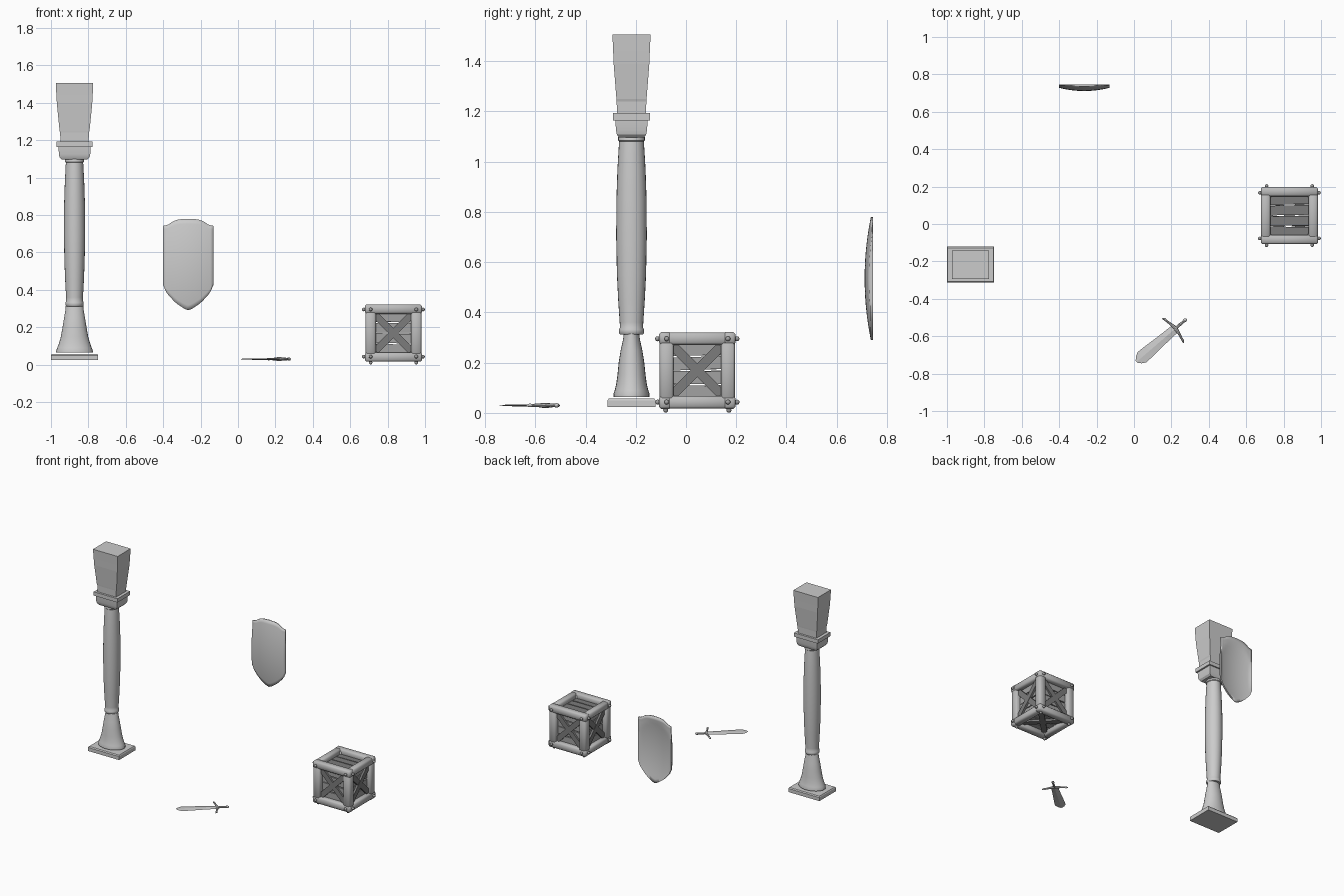
import bpy, bmesh, math, random
from mathutils import Matrix, Vector

if "Cube" in bpy.data.objects:
    bpy.data.objects.remove(bpy.data.objects["Cube"])

random.seed(4)


def grey(name, v):
    mat = bpy.data.materials.new(name)
    mat.diffuse_color = (v, v, v, 1)
    mat.use_nodes = True
    mat.node_tree.nodes["Principled BSDF"].inputs["Base Color"].default_value = mat.diffuse_color
    return mat


STONE, WOOD = grey("stone_grey", .58), grey("wood_grey", .5)
DARK, SHADE = grey("dark_wood", .2), grey("plank_wood", .36)


def finish(name, bm, angle=None, mat=STONE):
    bmesh.ops.recalc_face_normals(bm, faces=bm.faces)
    me = bpy.data.meshes.new(name)
    bm.to_mesh(me)
    bm.free()
    me.materials.append(mat)
    ob = bpy.data.objects.new(name, me)
    bpy.context.collection.objects.link(ob)
    if angle:
        bpy.ops.object.select_all(action='DESELECT')
        ob.select_set(True)
        bpy.context.view_layer.objects.active = ob
        bpy.ops.object.shade_smooth_by_angle(angle=math.radians(angle))
    return ob


def loft(name, rings, matrix=Matrix(), angle=None):
    bm = bmesh.new()
    rows = [[bm.verts.new(matrix @ Vector(p)) for p in r] for r in rings]
    n = len(rows[0])
    for a, b in zip(rows, rows[1:]):
        for i in range(n):
            bm.faces.new((a[i], a[(i + 1) % n], b[(i + 1) % n], b[i]))
    bm.faces.new(rows[0])
    bm.faces.new(rows[-1])
    return finish(name, bm, angle)


def upright(name, profile, n, angle=None):
    # profile rows are (z, half x, half y); four sides give a square section
    k, off = (math.sqrt(2), math.pi / 4) if n == 4 else (1, 0)
    rings = [[(k * hx * math.cos(off + math.tau * i / n),
               k * hy * math.sin(off + math.tau * i / n), z) for i in range(n)]
             for z, hx, hy in profile]
    return loft(name, rings, Matrix.Translation((-.874, -.217, 0)), angle)


def lerp(points, u):
    for (a, fa), (b, fb) in zip(points, points[1:]):
        if u <= b:
            return fa + (fb - fa) * (u - a) / (b - a)
    return points[-1][1]


# Column, base to top
upright("column_plinth", [(.024, .126, .096), (.05, .126, .096), (.057, .122, .09)], 4)
upright("column_bell", [(.064, .098, .072), (.075, .098, .072), (.09, .092, .067), (.115, .083, .061),
                        (.15, .073, .056), (.2, .064, .051), (.25, .056, .043), (.29, .049, .034),
                        (.325, .046, .029)], 24, 40)
upright("column_shaft", [(.312, .044, .046), (.318, .049, .05), (.332, .049, .05), (.34, .045, .046),
                         (.36, .045, .047), (.45, .05, .053), (.55, .054, .058), (.7, .057, .061),
                         (.85, .056, .06), (.97, .052, .056), (1.07, .047, .05), (1.08, .046, .049),
                         (1.084, .051, .053), (1.098, .051, .053), (1.104, .047, .05)], 24, 40)
upright("column_neck", [(1.096, .068, .05), (1.108, .08, .058), (1.125, .084, .062),
                        (1.168, .085, .064)], 4, 30)
upright("column_collar", [(1.165, .097, .073), (1.193, .097, .073)], 4)
upright("column_capital", [(1.19, .075, .058), (1.24, .077, .059), (1.25, .08, .06),
                           (1.39, .094, .071), (1.44, .097, .073), (1.506, .1, .076)], 4)

# Shield: curved front, hollow back with a flat rim
TOP = [(0, .78), (.3, .778), (.5, .773), (.65, .763), (.8, .748), (1, .742)]
BOTTOM = [(0, .291), (.15, .298), (.5, .33), (.8, .373), (.93, .398), (1, .425)]
N = 18
bm = bmesh.new()
front, back = {}, {}
for i in range(N + 1):
    u = 2 * i / N - 1
    lo, hi = lerp(BOTTOM, abs(u)), lerp(TOP, abs(u))
    for j in range(N + 1):
        z = lo + (hi - lo) * j / N
        y = min(.741, .711 + .017 * u * u + .025 * ((z - .535) / .245) ** 2)
        edge = i in (0, N) or j in (0, N)
        front[i, j] = bm.verts.new((-.266 + .134 * u, y, z))
        back[i, j] = bm.verts.new((-.266 + .134 * u, .745 if edge else min(.743, y + .012), z))
for g in (front, back):
    for i in range(N):
        for j in range(N):
            bm.faces.new((g[i, j], g[i + 1, j], g[i + 1, j + 1], g[i, j + 1]))
rim = ([(i, 0) for i in range(N)] + [(N, j) for j in range(N)] +
       [(i, N) for i in range(N, 0, -1)] + [(0, j) for j in range(N, 0, -1)])
for a, b in zip(rim, rim[1:] + rim[:1]):
    bm.faces.new((front[a], front[b], back[b], back[a]))
finish("shield", bm, 100)

# Sword lying flat, local x runs from tip to pommel
SWORD = Matrix.Translation((.014, -.737, .03)) @ Matrix.Rotation(math.radians(40.7), 4, 'Z')
blade = [(0, .008, .001), (.016, .024, .002), (.038, .036, .003), (.09, .034, .004),
         (.15, .03, .004), (.2, .027, .004), (.268, .024, .005)]
loft("sword_blade", [[(s, -w, 0), (s, 0, -t), (s, w, 0), (s, 0, t)] for s, w, t in blade], SWORD)

guard = [(-.087, .256, .003), (-.076, .262, .007), (-.062, .264, .006), (-.035, .27, .007),
         (-.015, .273, .01), (.015, .273, .01), (.035, .27, .007), (.062, .264, .006),
         (.076, .262, .007), (.087, .256, .003)]
circle = [(math.cos(math.tau * k / 8), math.sin(math.tau * k / 8)) for k in range(8)]
loft("sword_guard", [[(s + r * c, n, r * d) for c, d in circle] for n, s, r in guard], SWORD, 40)
grip = [(.268, .009), (.29, .007), (.31, .008), (.328, .006), (.335, .009), (.345, .009), (.352, .004)]
loft("sword_grip", [[(s, r * c, r * d) for c, d in circle] for s, r in grip], SWORD, 40)

# Crate
C = Matrix.Translation((.831, .045, .169))
H = .153


def add_box(bm, size, matrix, bevel=0.0):
    geo = bmesh.ops.create_cube(bm, size=1, matrix=matrix @ Matrix.Diagonal((*size, 1)))
    if bevel:
        edges = {e for v in geo['verts'] for e in v.link_edges}
        bmesh.ops.bevel(bm, geom=list(edges), offset=bevel, segments=1, profile=.5, affect='EDGES')


posts, rails = bmesh.new(), bmesh.new()
for a in (-1, 1):
    for b in (-1, 1):
        m = C @ Matrix.Translation((a * (H - .031), b * (H - .031), 0))
        add_box(posts, (.056, .056, 2 * H - .02), m, .009)
        for k in (0, 1):  # rails along x, then along y
            m = C @ Matrix.Rotation(k * math.pi / 2, 4, 'Z') @ Matrix.Translation(
                (0, a * (H - .025 - .001 * k), b * (H - .025 - .001 * k)))
            add_box(rails, (2 * H - .004 * k, .05, .05), m, .009)
finish("crate_posts", posts, 180, WOOD)
finish("crate_rails", rails, 180, WOOD)

# Crate faces: local z points outward, local x along the planks
sides = [Matrix.Rotation(k * math.pi / 2, 4, 'Z') @ Matrix.Rotation(math.pi / 2, 4, 'X') for k in range(4)]
faces = sides + [Matrix.Rotation(math.pi, 4, 'X'), Matrix()]
planks, lid, braces, bolts = (bmesh.new() for _ in range(4))
for f, R in enumerate(faces):
    M = C @ R
    for p in range(4):
        tilt = Matrix.Rotation(random.uniform(-.04, .04), 4, 'Z')
        m = M @ Matrix.Translation((0, -.0855 + .057 * p, H - .04)) @ tilt
        add_box(lid if f == 5 else planks, (.23, .051, .012), m)
    if f == 5:  # the lid has planks only
        continue
    for s in (-1, 1):
        m = M @ Matrix.Translation((0, 0, H - .027 + .001 * s)) @ Matrix.Rotation(s * math.pi / 4, 4, 'Z')
        add_box(braces, (.27, .038, .014), m)
    for x in (-.122, .122):
        for y in (-.126, .126):
            m = M @ Matrix.Translation((x, y, H + .005))
            bmesh.ops.create_uvsphere(bolts, u_segments=10, v_segments=6, radius=.01, matrix=m)
finish("crate_planks", planks, None, SHADE)
finish("crate_lid_planks", lid, None, DARK)
finish("crate_braces", braces, None, DARK)
finish("crate_bolts", bolts, 60, SHADE)
